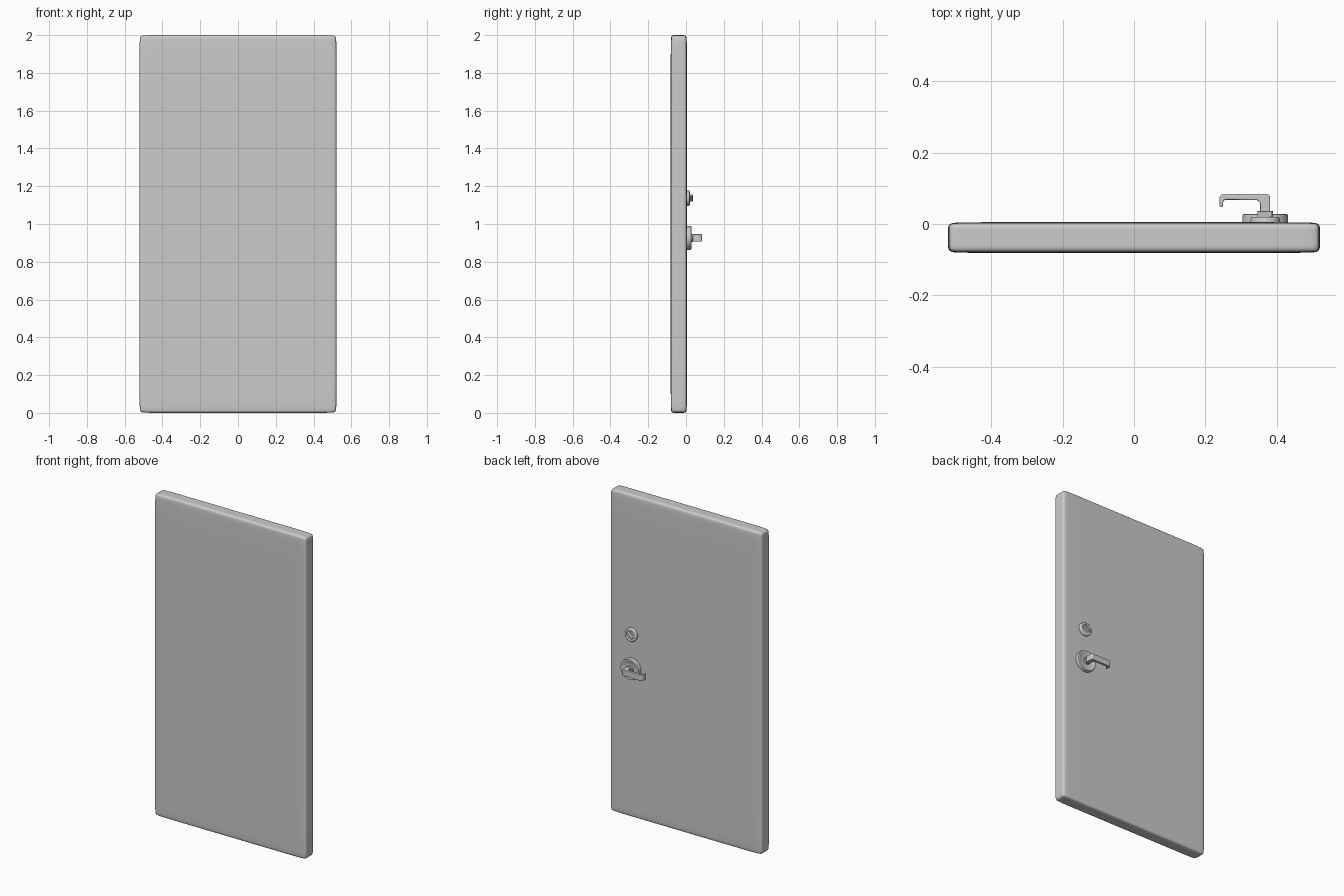
import bpy, bmesh, math
from mathutils import Matrix, Vector

if "Cube" in bpy.data.objects:
    bpy.data.objects.remove(bpy.data.objects["Cube"])

HX = 0.368   # x of handle and lock
FACE = 0.005  # y of the door's back face


def finish(bm, name, angle=40):
    bmesh.ops.recalc_face_normals(bm, faces=bm.faces)
    me = bpy.data.meshes.new(name)
    bm.to_mesh(me)
    bm.free()
    ob = bpy.data.objects.new(name, me)
    bpy.context.collection.objects.link(ob)
    bpy.ops.object.select_all(action='DESELECT')
    ob.select_set(True)
    bpy.context.view_layer.objects.active = ob
    bpy.ops.object.shade_smooth_by_angle(angle=math.radians(angle))
    return ob


def bevel(ob, width, segments=3):
    m = ob.modifiers.new("bevel", 'BEVEL')
    m.width, m.segments, m.limit_method = width, segments, 'ANGLE'


def lathe(name, profile, z, steps=40):
    """Turn (radius, y) points about an axis along y."""
    bm = bmesh.new()
    vs = [bm.verts.new((HX + r, y, z)) for r, y in profile]
    es = [bm.edges.new(p) for p in zip(vs, vs[1:])]
    bmesh.ops.spin(bm, geom=vs + es, cent=(HX, 0, z), axis=(0, 1, 0),
                   angle=2 * math.pi, steps=steps)
    bmesh.ops.remove_doubles(bm, verts=bm.verts, dist=1e-5)
    return finish(bm, name)


def prism(name, outline, z0, z1):
    """Extrude an (x, y) outline upwards."""
    bm = bmesh.new()
    f = bm.faces.new([bm.verts.new((x, y, z0)) for x, y in outline])
    g = bmesh.ops.extrude_face_region(bm, geom=[f])["geom"]
    bmesh.ops.translate(bm, vec=(0, 0, z1 - z0),
                        verts=[v for v in g if isinstance(v, bmesh.types.BMVert)])
    return finish(bm, name)


# Door slab: box with support loops, softened by subdivision
size = Vector((1.044, 0.086, 2.0))
centre = Vector((0, FACE - 0.043, 1.0))
bm = bmesh.new()
bmesh.ops.create_cube(bm, size=1, matrix=Matrix.Translation(centre) @ Matrix.Diagonal((*size, 1)))
for axis, inset in enumerate((0.045, 0.026, 0.045)):
    for s in (-1, 1):
        n = Vector((0, 0, 0))
        n[axis] = 1
        bmesh.ops.bisect_plane(bm, geom=bm.verts[:] + bm.edges[:] + bm.faces[:],
                               plane_co=centre + n * s * (size[axis] / 2 - inset), plane_no=n)
door = finish(bm, "door_slab", 180)
sub = door.modifiers.new("subdivision", 'SUBSURF')
sub.levels = sub.render_levels = 3

# Handle rose with collar
lathe("handle_rose", [(0, FACE - .005), (.064, FACE - .005), (.064, .023), (.0625, .0265),
                      (.059, .028), (.054, .027), (.050, .024), (.024, .024),
                      (.022, .026), (.022, .035), (.020, .037), (0, .037)], 0.926)

# Lever with a returned tip
lever = prism("lever", [(.382, .03), (.382, .077), (.375, .084), (.248, .084), (.240, .077),
                        (.240, .048), (.249, .048), (.250, .063), (.255, .068),
                        (.346, .067), (.354, .060), (.354, .03)], 0.907, 0.946)
bevel(lever, 0.004)

# Lock rose and slanted thumb turn
lathe("lock_rose", [(0, FACE - .005), (.041, FACE - .005), (.041, .015), (.039, .018),
                    (.035, .020), (.030, .019), (.027, .017), (0, .017)], 1.137)
bm = bmesh.new()
bmesh.ops.create_cube(bm, size=1, matrix=Matrix.Translation((HX, 0.024, 1.137))
                      @ Matrix.Rotation(math.radians(-38), 4, 'Y')
                      @ Matrix.Diagonal((0.048, 0.024, 0.013, 1)))
bevel(finish(bm, "thumb_turn"), 0.003)
